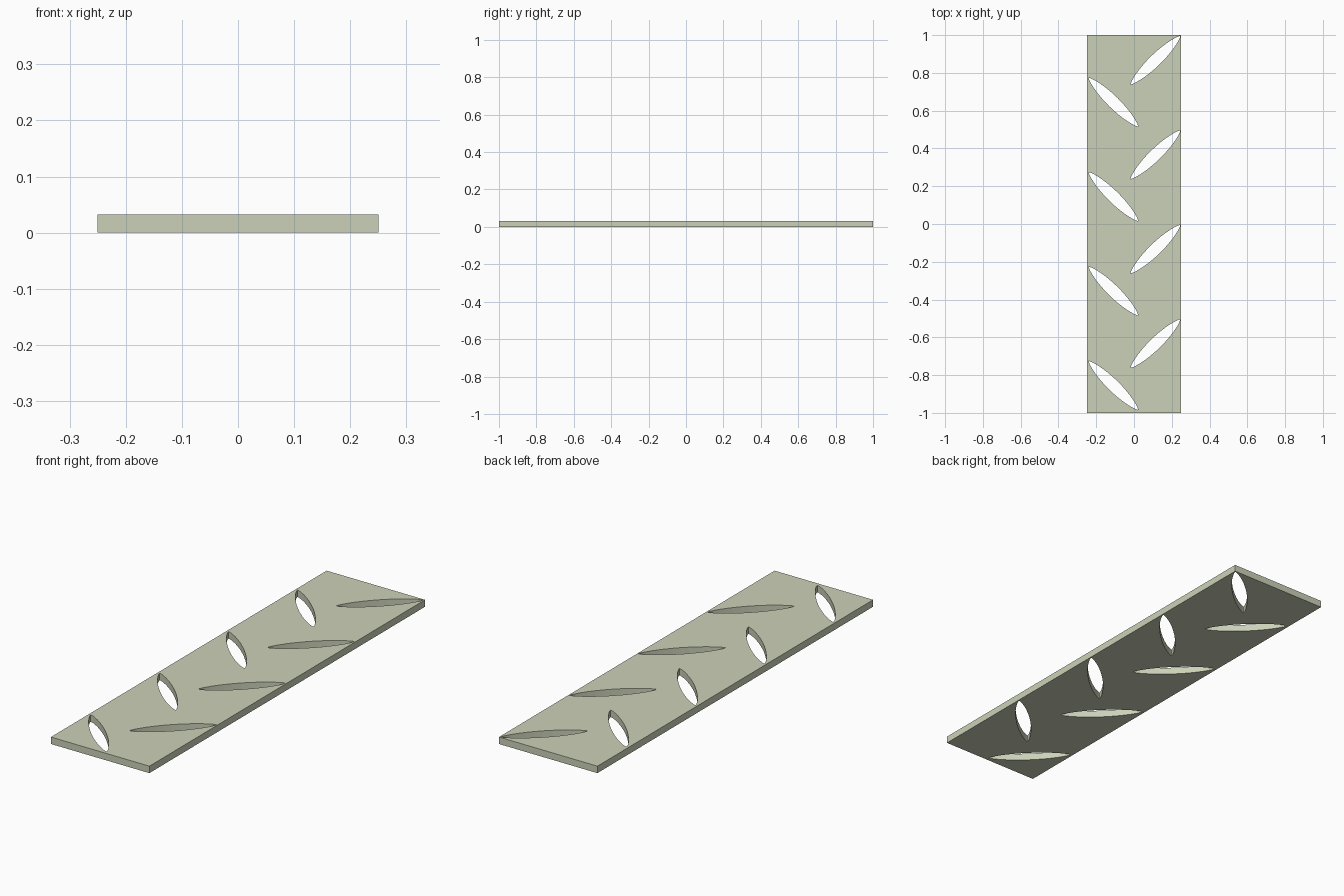
import bpy
import bmesh
import math
from mathutils import Vector

if "Cube" in bpy.data.objects:
    bpy.data.objects.remove(bpy.data.objects["Cube"])

THICK = 0.032
curve = bpy.data.curves.new("perforated_plate", "CURVE")
curve.dimensions = "2D"
curve.fill_mode = "BOTH"
curve.extrude = THICK / 2


def add_loop(points):
    s = curve.splines.new("POLY")
    s.points.add(len(points) - 1)
    for p, (x, y) in zip(s.points, points):
        p.co = (x, y, 0, 1)
    s.use_cyclic_u = True


def lens(a, b, half_width=0.031, steps=16):
    """Leaf-shaped outline with slightly rounded tips from a to b."""
    a, b = Vector(a), Vector(b)
    mid, axis = (a + b) / 2, (b - a) / 2
    side = Vector((-axis.y, axis.x)).normalized()
    pts = []
    for i in range(2 * steps):
        ang = math.pi * i / steps
        s = math.sin(ang)
        w = half_width * math.copysign(abs(s) ** 1.5, s)
        pts.append(mid + axis * math.cos(ang) + side * w)
    return pts


# plate outline
add_loop([(-0.25, -1), (0.25, -1), (0.25, 1), (-0.25, 1)])

# alternating diagonal slots
for i in range(4):
    dy = -0.5 * i
    add_loop(lens((-0.018, 0.739 + dy), (0.245, 0.995 + dy)))
    add_loop(lens((-0.24, 0.774 + dy), (0.022, 0.516 + dy)))

plate = bpy.data.objects.new("perforated_plate", curve)
bpy.context.collection.objects.link(plate)
plate.location.z = THICK / 2

# solid mesh with welded rims and flat faces
bpy.context.view_layer.objects.active = plate
plate.select_set(True)
bpy.ops.object.convert(target="MESH")
plate = bpy.context.object
bm = bmesh.new()
bm.from_mesh(plate.data)
bmesh.ops.remove_doubles(bm, verts=bm.verts, dist=0.0001)
bmesh.ops.recalc_face_normals(bm, faces=bm.faces)
for f in bm.faces:
    f.smooth = False
bm.to_mesh(plate.data)
bm.free()

mat = bpy.data.materials.new("pale_olive")
mat.diffuse_color = (0.60, 0.64, 0.48, 1)
mat.use_nodes = True
mat.node_tree.nodes["Principled BSDF"].inputs["Base Color"].default_value = mat.diffuse_color
plate.data.materials.clear()
plate.data.materials.append(mat)
